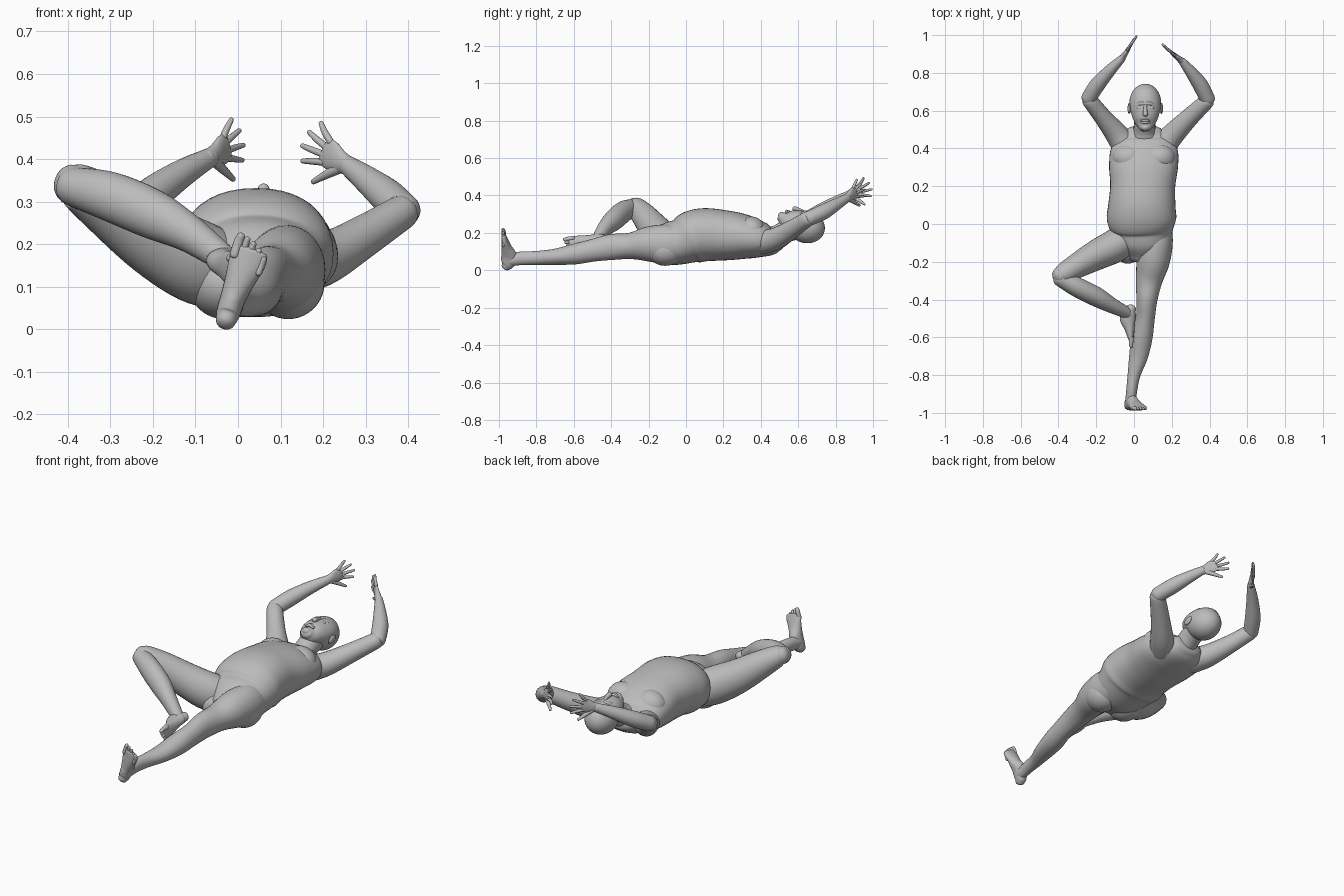
import bpy, bmesh, math
from mathutils import Vector, Matrix

cube = bpy.data.objects.get("Cube")
if cube:
    bpy.data.objects.remove(cube, do_unlink=True)

skin = bpy.data.materials.new("plain grey")
skin.use_nodes = True
GREY = (0.5, 0.5, 0.5, 1)
skin.diffuse_color = GREY
for node in skin.node_tree.nodes:
    if node.type == 'BSDF_PRINCIPLED':
        node.inputs["Base Color"].default_value = GREY


def finish(name, bm):
    """Turn a bmesh into a smooth grey object."""
    bmesh.ops.recalc_face_normals(bm, faces=bm.faces[:])
    for f in bm.faces:
        f.smooth = True
    mesh = bpy.data.meshes.new(name)
    bm.to_mesh(mesh)
    bm.free()
    mesh.materials.append(skin)
    ob = bpy.data.objects.new(name, mesh)
    bpy.context.collection.objects.link(ob)
    return ob


def spline(rows, steps):
    """Catmull-Rom curve through rows of numbers."""
    rows = [Vector(r) for r in rows]
    out = []
    for i in range(len(rows) - 1):
        p1, p2 = rows[i], rows[i + 1]
        p0 = rows[i - 1] if i else p1 * 2 - p2
        p3 = rows[i + 2] if i + 2 < len(rows) else p2 * 2 - p1
        for k in range(steps):
            t = k / steps
            out.append(0.5 * (2 * p1 + (p2 - p0) * t + (2 * p0 - 5 * p1 + 4 * p2 - p3) * t ** 2
                              + (3 * p1 - p0 - 3 * p2 + p3) * t ** 3))
    return out + [rows[-1]]


def tube(name, rows, up=(0, 0, 1), sides=24, steps=5, power=2.0, cap=0.8, matrix=None):
    """Loft ovals (x, y, z, half width, half depth) with domed ends."""
    up = Vector(up)
    pts = spline(rows, steps)
    pos = [Vector(p[:3]) for p in pts]
    n = len(pts)
    tan = [(pos[min(i + 1, n - 1)] - pos[max(i - 1, 0)]).normalized() for i in range(n)]
    rings = [(pos[i], tan[i], pts[i][3], pts[i][4]) for i in range(n)]

    def dome(end, sign):
        c, t, a, b = end
        out = []
        for k in range(1, 5):
            ang = k * math.pi / 8.4
            out.append((c + t * sign * cap * min(a, b) * math.sin(ang), t,
                        a * math.cos(ang), b * math.cos(ang)))
        return out
    rings = dome(rings[0], -1)[::-1] + rings + dome(rings[-1], 1)
    bm = bmesh.new()
    loops = []
    for c, t, a, b in rings:
        side = t.cross(up).normalized()
        top = side.cross(t)
        loop = []
        for k in range(sides):
            g = 2 * math.pi * k / sides
            cx, sx = math.cos(g), math.sin(g)
            px = math.copysign(abs(cx) ** (2 / power), cx) * a
            py = math.copysign(abs(sx) ** (2 / power), sx) * b
            loop.append(bm.verts.new(c + side * px + top * py))
        loops.append(loop)
    for l0, l1 in zip(loops, loops[1:]):
        for k in range(sides):
            j = (k + 1) % sides
            bm.faces.new((l0[k], l0[j], l1[j], l1[k]))
    bm.faces.new(loops[0])
    bm.faces.new(loops[-1])
    if matrix:
        bm.transform(matrix)
    return finish(name, bm)


def ball(name, centre, radii, turn=0.0):
    """Ellipsoid, optionally tilted about x."""
    bm = bmesh.new()
    bmesh.ops.create_uvsphere(bm, u_segments=32, v_segments=20, radius=1)
    bm.transform(Matrix.Translation(centre) @ Matrix.Rotation(turn, 4, 'X')
                 @ Matrix.Diagonal((*radii, 1)))
    return finish(name, bm)


def frame(origin, u, w):
    """Matrix with local x along u, local y near w, local z across both."""
    u = Vector(u).normalized()
    w = Vector(w)
    w = (w - u * w.dot(u)).normalized()
    m = Matrix((u, w, u.cross(w))).transposed().to_4x4()
    m.translation = origin
    return m


def foot(side, origin, toe_dir, little_dir, flip):
    """Foot with toes: x to the toes, y to the little toe, z off the sole."""
    m = frame(origin, toe_dir, little_dir) @ Matrix.Diagonal((1, 1, flip, 1))
    tube(side + "_foot", [(.02, 0, .027, .023, .025), (.04, 0, .038, .028, .037),
                          (.08, 0, .043, .030, .042), (.125, .003, .030, .036, .029),
                          (.17, .006, .019, .044, .018), (.195, .007, .013, .041, .012)],
         matrix=m, cap=0.7)
    for i in range(5):
        r = .0115 if i == 0 else .0085
        tip = .222 - .0022 * i * i
        tube(f"{side}_toe_{i + 1}", [(.175 - .006 * i, -.027 + .0165 * i, .013, r, r),
                                     (tip - .014, -.027 + .0168 * i, .013, r, r),
                                     (tip, -.026 + .0168 * i, .009, r * .85, r * .8)],
             matrix=m, sides=12, steps=3)


def hand(side, wrist, finger_dir, thumb_dir):
    """Spread hand: x to the fingertips, y to the thumb, z off the palm."""
    m = frame(wrist, finger_dir, thumb_dir)
    tube(side + "_palm", [(-.015, 0, 0, .021, .018), (.02, .002, 0, .027, .016),
                          (.05, .001, 0, .035, .012), (.075, -.001, 0, .035, .009)],
         matrix=m, cap=0.7)
    tips = [(.132, .050), (.148, .018), (.142, -.020), (.118, -.055)]
    for i, (tx, ty) in enumerate(tips):
        by = .025 - .0175 * i
        tube(f"{side}_finger_{i + 1}", [(.068, by, 0, .0085, .0085),
                                        ((.068 + tx) / 2, (by + ty) / 2, .002, .0078, .0078),
                                        (tx - .004, ty, 0, .0058, .0058)],
             matrix=m, sides=12, steps=4)
    tube(side + "_thumb", [(.012, .012, 0, .014, .013), (.045, .046, .001, .0105, .0105),
                           (.077, .080, 0, .0065, .0065)], matrix=m, sides=12, steps=4)


# Torso, chest and seat
tube("torso", [(.045, -.165, .125, .085, .075), (.045, -.10, .14, .14, .112),
               (.043, -.03, .153, .165, .122), (.040, .03, .176, .184, .140),
               (.042, .10, .190, .178, .142), (.046, .20, .187, .172, .135),
               (.050, .30, .180, .182, .122), (.055, .39, .165, .178, .100),
               (.055, .45, .155, .145, .077), (.055, .495, .162, .095, .055)],
     sides=40, power=2.2, cap=0.5)
for side, s in (("left", 1), ("right", -1)):
    ball(side + "_chest_muscle", (.052 + s * .08, .35, .212), (.088, .075, .075), -.15)
    ball(side + "_buttock", (.043 + s * .075, -.11, .108), (.085, .10, .084))

# Neck and head
tube("neck", [(.055, .43, .165, .08, .062), (.055, .49, .185, .06, .058),
              (.057, .54, .21, .056, .06), (.06, .59, .225, .056, .06)])
ball("cranium", (.06, .643, .231), (.084, .1, .086), -.2)
tube("face", [(.06, .510, .285, .034, .028), (.06, .54, .268, .058, .052),
              (.06, .59, .255, .076, .067), (.06, .64, .243, .082, .074),
              (.06, .68, .232, .074, .072)], cap=0.6)
tube("nose", [(.06, .632, .312, .008, .008), (.06, .605, .322, .010, .011),
              (.06, .58, .330, .014, .013)], sides=16)
tube("brow", [(.012, .625, .296, .009, .008), (.035, .637, .310, .010, .009),
              (.06, .636, .312, .010, .008), (.085, .637, .310, .010, .009),
              (.108, .625, .296, .009, .008)], sides=16)
for name, y, r in (("upper_lip", .547, .007), ("lower_lip", .536, .008)):
    tube(name, [(.036, y, .306, r * .5, r * .5), (.06, y + .001, .316, r, r),
                (.084, y, .306, r * .5, r * .5)], sides=12)
ball("chin", (.06, .511, .293), (.024, .018, .02))
for side, s in (("left", 1), ("right", -1)):
    ball(side + "_eye", (.06 + s * .031, .614, .306), (.014, .009, .009))
    ball(side + "_ear", (.06 + s * .085, .612, .232), (.009, .03, .019), .3)

# Arms raised overhead
tube("right_upper_arm", [(-.045, .41, .15, .07, .066), (-.095, .48, .167, .061, .060),
                         (-.16, .56, .215, .048, .050), (-.235, .655, .28, .041, .041)])
tube("right_forearm", [(-.24, .665, .284, .040, .040), (-.195, .735, .322, .041, .041),
                       (-.13, .81, .367, .032, .033), (-.063, .877, .405, .020, .023)])
tube("left_upper_arm", [(.15, .41, .15, .07, .066), (.207, .475, .167, .061, .060),
                        (.29, .56, .215, .050, .050), (.385, .65, .275, .041, .041)])
tube("left_forearm", [(.39, .66, .278, .040, .040), (.352, .735, .312, .041, .041),
                      (.305, .80, .35, .032, .033), (.255, .862, .387, .020, .023)])
hand("right", (-.065, .873, .405), (.5, .77, .3), (.16, .24, -.95))
hand("left", (.255, .86, .387), (-.68, .6, .42), (-.3, .25, -.92))

# Straight left leg
tube("left_leg", [(.115, -.02, .14, .085, .09), (.115, -.10, .14, .090, .105),
                  (.100, -.20, .14, .088, .094), (.080, -.30, .13, .070, .070),
                  (.068, -.40, .124, .056, .069), (.060, -.50, .106, .050, .060),
                  (.042, -.60, .086, .056, .055), (.024, -.70, .072, .050, .043),
                  (.000, -.80, .066, .034, .037), (-.012, -.88, .064, .029, .036),
                  (-.018, -.945, .055, .029, .034)], sides=32)
foot("left", (-.035, -.99, 0), (.3, .01, .95), (.95, 0, -.3), 1)

# Folded right leg with the sole against the other knee
tube("right_thigh", [(-.02, -.06, .13, .085, .09), (-.10, -.115, .16, .088, .098),
                     (-.20, -.165, .215, .080, .088), (-.30, -.22, .285, .066, .072),
                     (-.37, -.262, .332, .056, .056), (-.393, -.276, .342, .046, .046)], sides=32)
tube("right_shin", [(-.388, -.285, .336, .046, .046), (-.30, -.335, .312, .052, .058),
                    (-.20, -.385, .270, .052, .058), (-.12, -.430, .228, .041, .045),
                    (-.055, -.462, .183, .033, .035), (-.03, -.475, .165, .029, .030)], sides=32)
foot("right", (.018, -.428, .172), (-.1, -.97, -.15), (0, .15, -.98), -1)
